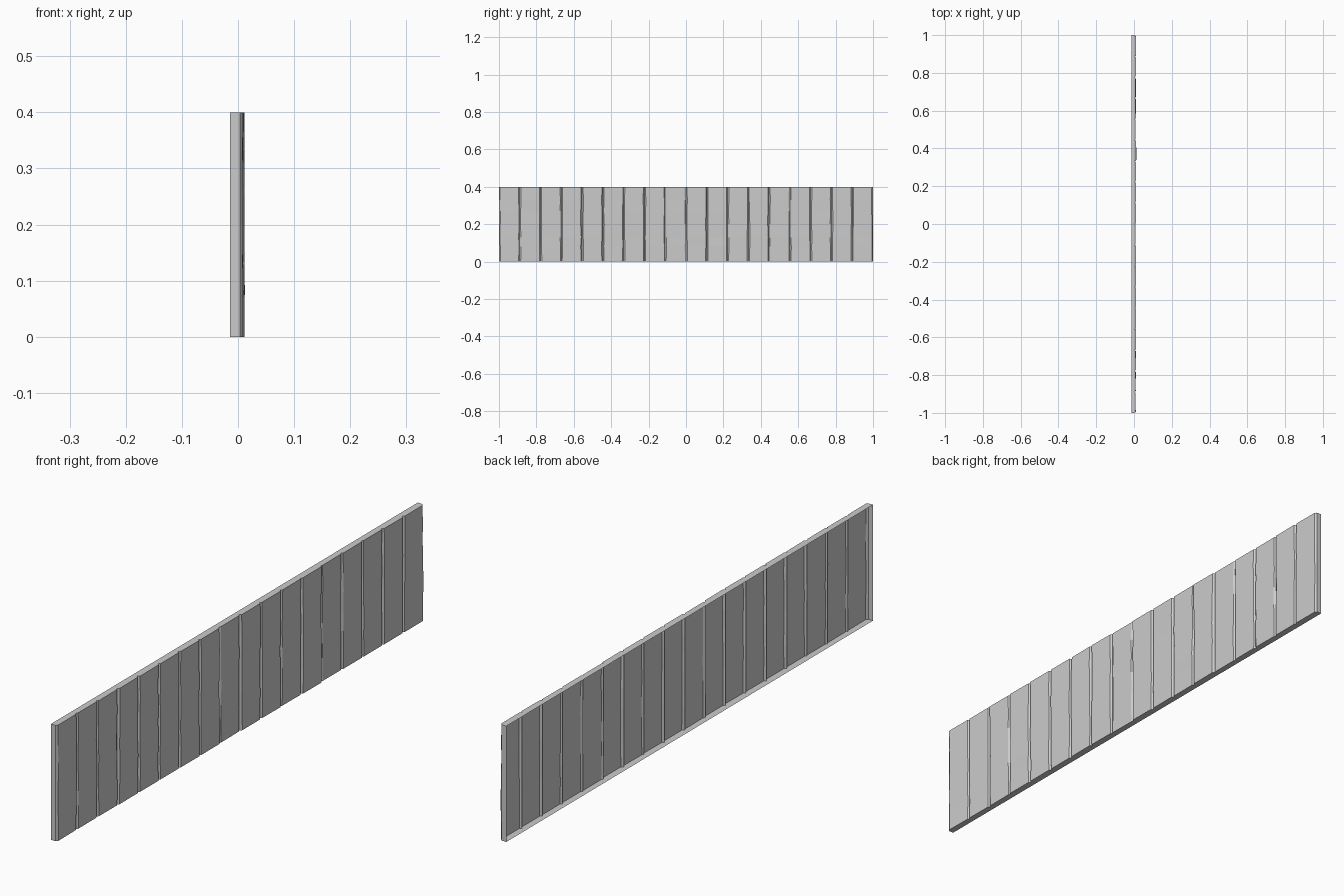
import bpy, bmesh, random

if "Cube" in bpy.data.objects:
    bpy.data.objects.remove(bpy.data.objects["Cube"])

random.seed(4)
PLANKS, LENGTH, HEIGHT = 18, 2.0, 0.4
BACK, GROOVE, FACE = -0.014, 0.004, 0.0095
ROWS = [0, 0.08, 0.13, 0.2, 0.27, 0.33, HEIGHT]
W = LENGTH / PLANKS

bm = bmesh.new()

# Vertical lines of vertices: grooves alternate with the two worn plank edges
def column(y, x, jy=0.0, jx=0.0):
    return [bm.verts.new((x + random.uniform(-jx, jx),
                          y + random.uniform(-jy, jy), z)) for z in ROWS]

columns = [column(-LENGTH / 2, GROOVE)]
for i in range(PLANKS):
    y = -LENGTH / 2 + i * W
    x = FACE + random.uniform(-0.0015, 0.002)
    columns.append(column(y + 0.006, x, 0.002, 0.0007))
    columns.append(column(y + W - 0.006, x, 0.002, 0.0007))
    columns.append(column(y + W, GROOVE))

# Planked front surface
for a, b in zip(columns, columns[1:]):
    for j in range(len(ROWS) - 1):
        bm.faces.new((a[j], b[j], b[j + 1], a[j + 1]))

# Rim pulled back around the border, leaving the rear open
border = [e for e in bm.edges if e.is_boundary]
rim = bmesh.ops.extrude_edge_only(bm, edges=border)["geom"]
for v in rim:
    if isinstance(v, bmesh.types.BMVert):
        v.co.x = BACK

bm.normal_update()
bmesh.ops.recalc_face_normals(bm, faces=bm.faces)
if sum(f.normal.x * f.calc_area() for f in bm.faces) < 0:
    bmesh.ops.reverse_faces(bm, faces=bm.faces)

mesh = bpy.data.meshes.new("plank_panel")
bm.to_mesh(mesh)
bm.free()
panel = bpy.data.objects.new("plank_panel", mesh)
bpy.context.collection.objects.link(panel)
